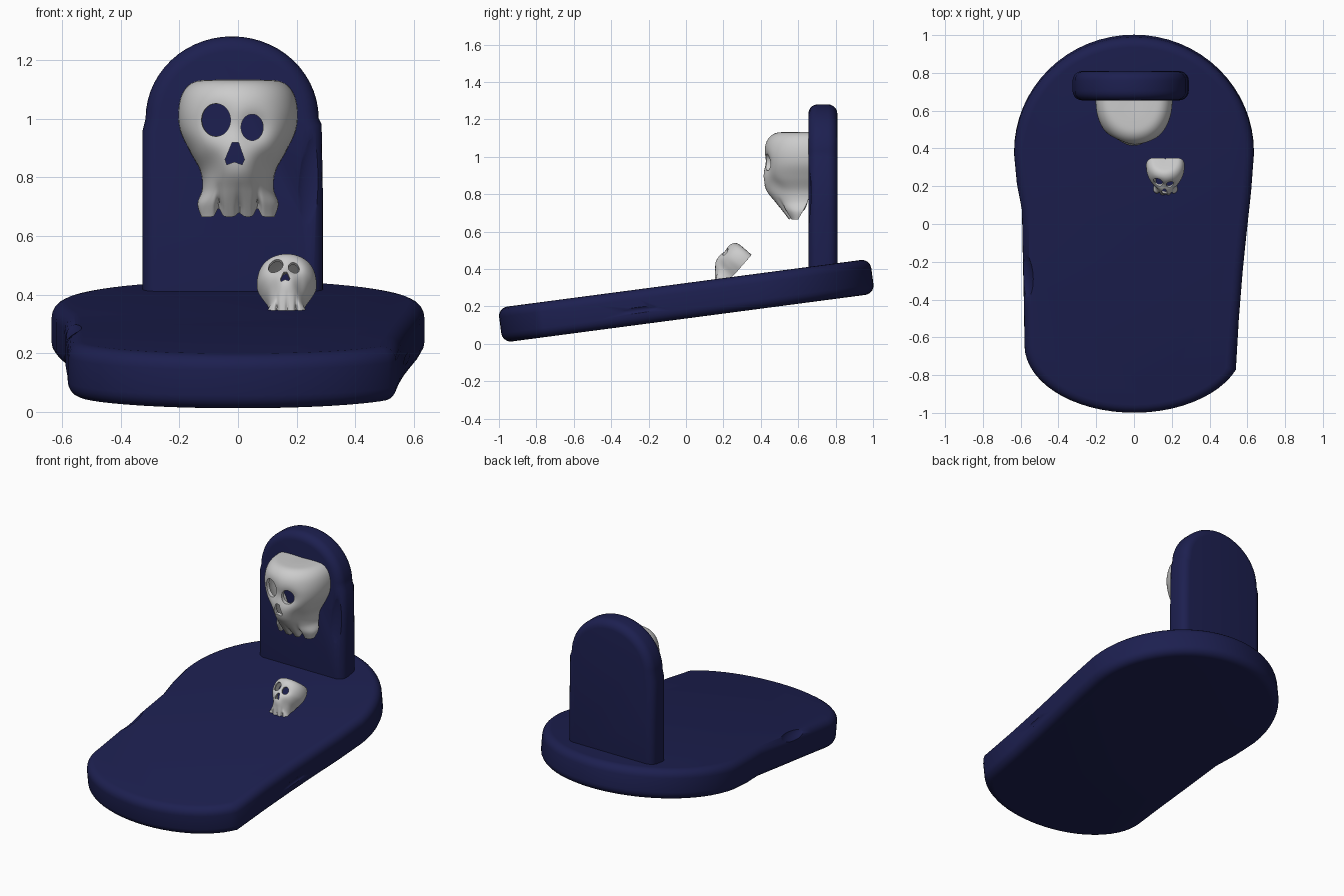
import bpy, bmesh
from math import sin, cos, pi, radians, exp
from mathutils import Matrix, Vector

if "Cube" in bpy.data.objects:
    bpy.data.objects.remove(bpy.data.objects["Cube"])

navy = bpy.data.materials.new("navy_stone")
navy.diffuse_color = (0.012, 0.014, 0.08, 1)
navy.use_nodes = True
navy.node_tree.nodes["Principled BSDF"].inputs["Base Color"].default_value = navy.diffuse_color


def add_mesh(name, verts, faces):
    me = bpy.data.meshes.new(name)
    me.from_pydata(verts, [], faces)
    ob = bpy.data.objects.new(name, me)
    bpy.context.collection.objects.link(ob)
    return ob


def prism(name, outline, depth, matrix=Matrix()):
    n = len(outline)
    verts = [matrix @ Vector((x, y, s * depth / 2)) for s in (-1, 1) for x, y in outline]
    faces = [tuple(reversed(range(n))), tuple(range(n, 2 * n))]
    faces += [(i, (i + 1) % n, n + (i + 1) % n, n + i) for i in range(n)]
    return add_mesh(name, verts, faces)


def ellipsoid(loc, radii, rot=(0, 0, 0)):
    bpy.ops.mesh.primitive_uv_sphere_add(segments=32, ring_count=16, location=loc, rotation=rot)
    ob = bpy.context.object
    ob.scale = radii
    return ob


def cut(ob, cutters):
    for c in cutters:
        c.hide_render = True
        m = ob.modifiers.new("cut", 'BOOLEAN')
        m.object, m.operation, m.solver = c, 'DIFFERENCE', 'EXACT'


def bake(ob, cutters=(), angle=40):
    # apply all modifiers, drop the cutters, shade smooth
    bpy.context.view_layer.update()
    dg = bpy.context.evaluated_depsgraph_get()
    me = bpy.data.meshes.new_from_object(ob.evaluated_get(dg))
    ob.modifiers.clear()
    ob.data = me
    for c in cutters:
        bpy.data.objects.remove(c)
    bpy.ops.object.select_all(action='DESELECT')
    ob.select_set(True)
    bpy.context.view_layer.objects.active = ob
    bpy.ops.object.shade_smooth_by_angle(angle=radians(angle))


def slab(name, outline, depth, matrix, bevel, chips):
    ob = prism(name, outline, depth, matrix)
    b = ob.modifiers.new("round", 'BEVEL')
    b.width, b.segments, b.limit_method, b.angle_limit = bevel, 5, 'ANGLE', radians(60)
    cutters = [ellipsoid(*c) for c in chips]
    cut(ob, cutters)
    bake(ob, cutters)
    ob.data.materials.append(navy)


# tilted base slab: wide round back, narrower round front
outline = [(.635 * cos(pi * i / 32), .38 + .625 * sin(pi * i / 32)) for i in range(33)]
outline += [(-.62, .22), (-.593, .08), (-.588, -.2), (-.582, -.45)]
for i in range(27):
    a = pi * (1 + .88 * i / 26)
    outline.append((.58 * cos(a), -.64 + .362 * sin(a)))
outline += [(.555, -.5), (.575, -.25), (.592, -.08), (.62, .18)]
slab("base_slab", outline, .188,
     Matrix.Translation((0, 0, .23)) @ Matrix.Rotation(radians(7.5), 4, 'X'), .05,
     [((-.60, -.27, .31), (.07, .16, .06), (.13, 0, .1)),
      ((.62, -.33, .17), (.055, .24, .035), (.13, 0, 0))])

# upright headstone with arched top
outline = [(-.325, .34), (.29, .34), (.29, .7), (.285, .98)]
outline += [(-.02 + .295 * cos(pi * i / 28), 1.0 + .28 * sin(pi * i / 28)) for i in range(29)]
outline += [(-.325, .96), (-.325, .7)]
slab("headstone", outline, .155,
     Matrix.Translation((0, .732, 0)) @ Matrix.Rotation(pi / 2, 4, 'X'), .05,
     [((.26, .625, .8), (.07, .045, .22), (0, .12, 0))])

# skull shell: rings of height, half width, front y, back y
keys = [(1.13, .01, .655, .668), (1.132, .09, .54, .668), (1.125, .15, .475, .668),
        (1.09, .187, .435, .668), (1.03, .203, .415, .668), (.96, .197, .41, .668),
        (.89, .165, .412, .668), (.82, .128, .43, .665), (.76, .122, .475, .65),
        (.71, .138, .515, .625), (.665, .125, .55, .60)]


def spline(u):
    i = min(int(u), len(keys) - 2)
    t = u - i
    p = [keys[max(0, min(len(keys) - 1, i + k))] for k in (-1, 0, 1, 2)]
    return [b + .5 * t * (c - a + t * (2 * a - 5 * b + 4 * c - d + t * (3 * (b - c) + d - a)))
            for a, b, c, d in zip(*p)]


def bump(x, z, cx, cz, rx, rz):
    return exp(-((x - cx) / rx) ** 2 - ((z - cz) / rz) ** 2)


ROWS, COLS = 60, 64
verts = []
for r in range(ROWS + 1):
    z0, w, f, b = spline(r / ROWS * (len(keys) - 1))
    for c in range(COLS + 1):
        t = pi * (c / COLS - .5)
        front = max(0, cos(t))
        x, y, z = w * sin(t), b - (b - f) * front ** .85, z0
        jaw = max(0, min(1, (.79 - z0) / .1))
        # sunken eyes, hollow cheeks and grooves between the teeth
        y += .03 * front * (bump(x, z0, -.075, .985, .06, .06) + bump(x, z0, .055, .965, .055, .055))
        y += .03 * front * (bump(x, z0, -.1, .83, .04, .06) + bump(x, z0, .1, .83, .04, .06))
        for gx, depth in ((-.066, 1), (.004, .45), (.066, 1)):
            g = depth * exp(-((x - gx) / .011) ** 2) * front ** .3
            y += .018 * g * jaw
            z += .03 * g * jaw ** 3
        verts.append((x, y, z))
W = COLS + 1
faces = [(r * W + c, (r + 1) * W + c, (r + 1) * W + c + 1, r * W + c + 1)
         for r in range(ROWS) for c in range(COLS)]
skull = add_mesh("headstone_skull", verts, faces)
s = skull.modifiers.new("shell", 'SOLIDIFY')
s.thickness, s.offset = .022, -1

# eye and nose openings pass through the shell
nose = [(-.038, .843), (-.012, .852), (.014, .843), (.022, .86), (.002, .918), (-.02, .918), (-.044, .86)]
cutters = [ellipsoid((-.075, .45, .995), (.05, .14, .056)),
           ellipsoid((.048, .45, .97), (.038, .14, .045)),
           prism("nose_cutter", nose, .3,
                 Matrix.Translation((0, .45, 0)) @ Matrix.Rotation(pi / 2, 4, 'X'))]
cut(skull, cutters)
bake(skull, cutters, 50)

# small skull leaning back on the slab, half size
small = bpy.data.objects.new("small_skull", skull.data)
bpy.context.collection.objects.link(small)
small.matrix_world = (Matrix.Translation((.166, .35, .475)) @ Matrix.Rotation(radians(-41), 4, 'X')
                      @ Matrix.Scale(.5, 4) @ Matrix.Translation((0, -.668, -1.13)))
